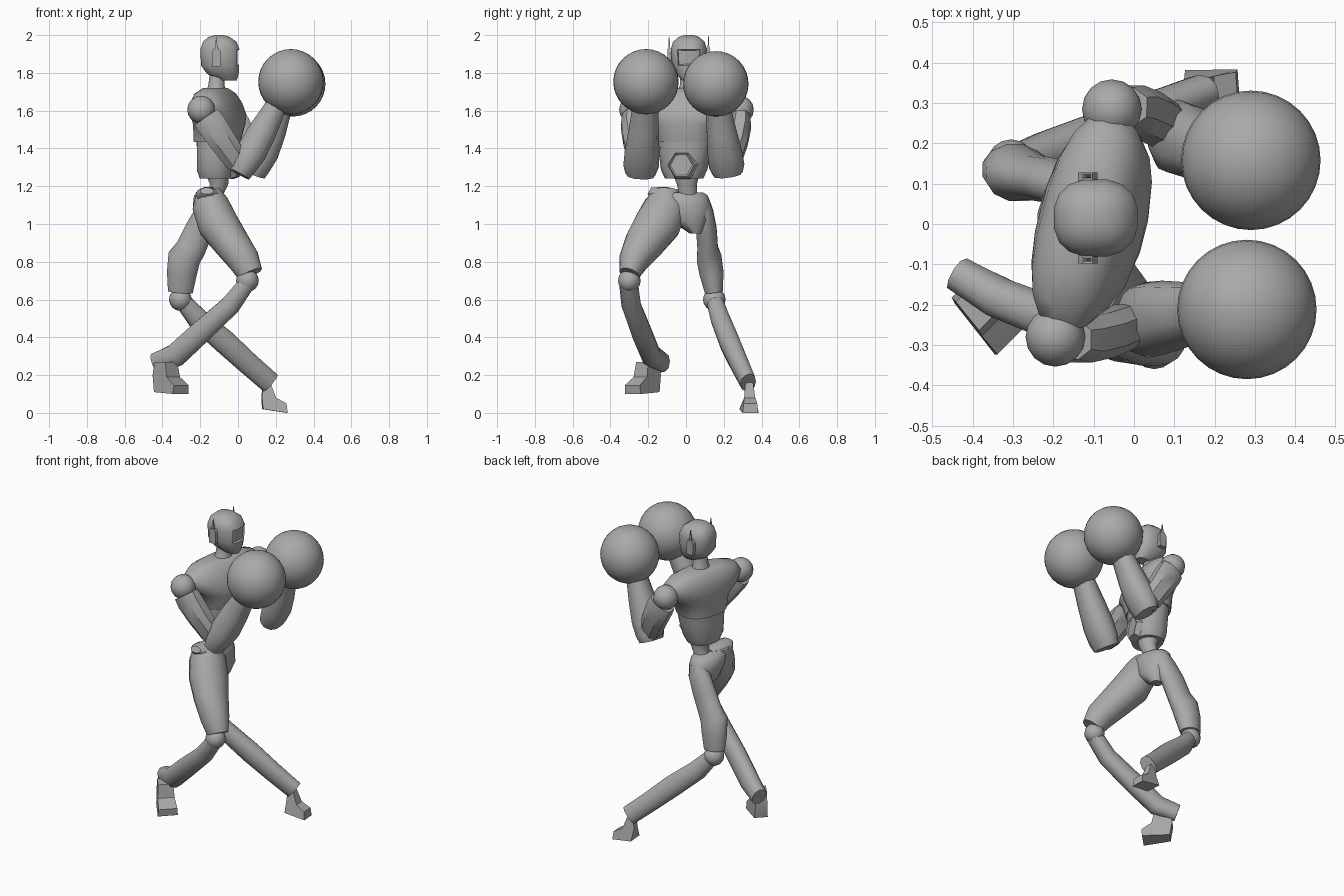
import bpy, bmesh, math
from mathutils import Vector, Matrix

if "Cube" in bpy.data.objects:
    bpy.data.objects.remove(bpy.data.objects["Cube"])

GREY = bpy.data.materials.new("matte_grey")
GREY.use_nodes = True
GREY.diffuse_color = (0.4, 0.4, 0.4, 1)
GREY.node_tree.nodes["Principled BSDF"].inputs["Base Color"].default_value = (0.4, 0.4, 0.4, 1)


def finish(name, bm, angle):
    bmesh.ops.recalc_face_normals(bm, faces=bm.faces)
    mesh = bpy.data.meshes.new(name)
    bm.to_mesh(mesh)
    bm.free()
    mesh.materials.append(GREY)
    ob = bpy.data.objects.new(name, mesh)
    bpy.context.collection.objects.link(ob)
    bpy.ops.object.select_all(action='DESELECT')
    ob.select_set(True)
    bpy.context.view_layer.objects.active = ob
    bpy.ops.object.shade_smooth_by_angle(angle=math.radians(angle))


def loft_mesh(rings, sides=12, power=1.0, yaw=0, level=False):
    """Rings are (x, y, z, depth radius, width radius)."""
    bm = bmesh.new()
    pts = [Vector(r[:3]) for r in rings]
    loops = []
    for i, r in enumerate(rings):
        t = (pts[min(i + 1, len(pts) - 1)] - pts[max(i - 1, 0)]).normalized()
        if level:
            t = Vector((0, 0, 1))
        u = t.cross(Matrix.Rotation(yaw, 3, 'Z') @ Vector((0, 1, 0))).normalized()
        v = t.cross(u)
        loop = []
        for k in range(sides):
            a = math.tau * (k + 0.5) / sides
            c, s = math.cos(a), math.sin(a)
            c = math.copysign(abs(c) ** power, c)
            s = math.copysign(abs(s) ** power, s)
            loop.append(bm.verts.new(pts[i] + u * c * r[3] + v * s * r[4]))
        loops.append(loop)
    for a, b in zip(loops, loops[1:]):
        for k in range(sides):
            n = (k + 1) % sides
            bm.faces.new((a[k], a[n], b[n], b[k]))
    bm.faces.new(loops[0])
    bm.faces.new(loops[-1])
    bmesh.ops.recalc_face_normals(bm, faces=bm.faces)
    return bm


def loft(name, rings, angle=50, **kw):
    finish(name, loft_mesh(rings, **kw), angle)


def ball(name, centre, radius, seg=16):
    bm = bmesh.new()
    bmesh.ops.create_uvsphere(bm, u_segments=seg, v_segments=seg // 2, radius=radius,
                              matrix=Matrix.Translation(centre))
    finish(name, bm, 60)


def prism(name, outline, widths, centre, yaw):
    """Side outline in x and z, given a half width at each point."""
    bm = bmesh.new()
    m = Matrix.Translation(centre) @ Matrix.Rotation(yaw, 4, 'Z')
    a, b = [[bm.verts.new(m @ Vector((x, s * w, z))) for (x, z), w in zip(outline, widths)]
            for s in (-1, 1)]
    bm.faces.new(a)
    bm.faces.new(b)
    for i in range(len(a)):
        j = (i + 1) % len(a)
        bm.faces.new((a[i], a[j], b[j], b[i]))
    finish(name, bm, 25)


# Head with a shallow recessed face panel
bm = loft_mesh([(-.055, .015, 1.76, .05, .035), (-.08, .015, 1.795, .085, .07),
                (-.095, .015, 1.84, .103, .09), (-.095, .015, 1.925, .105, .097),
                (-.097, .015, 1.965, .09, .085), (-.1, .015, 1.99, .058, .055),
                (-.1, .015, 2.0, .025, .025)], sides=16, power=.8, level=True)
panel = [f for f in bm.faces if f.normal.x > .75 and 1.84 < f.calc_center_median().z < 1.925]
bmesh.ops.inset_region(bm, faces=panel, thickness=.006, depth=0)
bmesh.ops.translate(bm, verts=list({v for f in panel for v in f.verts}), vec=(-.01, 0, 0))
finish("head", bm, 35)
loft("neck", [(-.115, .01, 1.68, .07, .08), (-.115, .015, 1.73, .045, .05),
              (-.11, .015, 1.8, .04, .045)], level=True)

# Ear pods with thin fins
for side, s in (("left", 1), ("right", -1)):
    y = .015 + s * .1
    prism(side + "_ear_pod", [(-.022, -.045), (.022, -.045), (.024, .03), (.012, .05),
                              (-.012, .05), (-.024, .03)], [.013] * 6, (-.115, y, 1.88), 0)
    prism(side + "_ear_fin", [(-.01, 0), (.01, 0), (0, .072)], [.005, .005, .002],
          (-.115, y + s * .004, 1.92), 0)

# Torso, turned so the right shoulder sits back
TWIST = -.25
loft("chest", [(-.11, 0, 1.435, .118, .152), (-.1, 0, 1.53, .13, .18),
               (-.105, .005, 1.58, .132, .25), (-.115, .005, 1.64, .115, .275),
               (-.12, .01, 1.69, .09, .235), (-.12, .01, 1.72, .055, .13)],
     sides=20, power=.8, yaw=TWIST, level=True)
loft("abdomen", [(-.115, -.01, 1.24, .085, .1), (-.115, -.01, 1.285, .1, .122),
                 (-.108, -.005, 1.37, .106, .138), (-.105, 0, 1.44, .11, .147)],
     sides=16, power=.85, yaw=TWIST, level=True)
bm = bmesh.new()
bmesh.ops.create_cone(bm, cap_ends=True, segments=6, radius1=.085, radius2=.07, depth=.035,
                      matrix=Matrix.Translation((-.016, -.02, 1.312))
                      @ Matrix.Rotation(TWIST, 4, 'Z') @ Matrix.Rotation(math.pi / 2, 4, 'Y'))
front = [f for f in bm.faces if f.normal.x > .9]
bmesh.ops.inset_region(bm, faces=front, thickness=.01, depth=0)
bmesh.ops.translate(bm, verts=list(front[0].verts), vec=(-.008, 0, 0))
finish("belly_hexagon", bm, 25)
loft("waist", [(-.13, .01, 1.08, .06, .07), (-.12, .01, 1.16, .045, .05),
               (-.1, .005, 1.21, .05, .055), (-.11, 0, 1.27, .065, .075)], level=True)

# Pelvis with a raised hip on the right
loft("pelvis", [(-.13, .05, .95, .035, .03), (-.14, .015, 1.02, .085, .1),
                (-.15, -.005, 1.1, .092, .14), (-.15, -.02, 1.15, .085, .135),
                (-.15, -.025, 1.168, .06, .115)], sides=14, level=True)
loft("right_hip", [(-.15, -.03, 1.13, .05, .05), (-.155, -.11, 1.145, .055, .065),
                   (-.165, -.165, 1.16, .038, .06), (-.165, -.195, 1.175, .02, .035)],
     sides=10, yaw=1.57)

# Right leg, lifted behind
loft("right_thigh", [(-.16, -.1, 1.18, .065, .065), (-.145, -.105, 1.1, .1, .115),
                     (-.105, -.15, 1.0, .11, .125), (-.035, -.22, .9, .097, .108),
                     (.03, -.275, .81, .086, .082), (.065, -.3, .735, .068, .055)], sides=14)
ball("right_knee", (.05, -.3, .7), .06)
loft("right_shin", [(.05, -.305, .69, .045, .05), (-.04, -.29, .57, .055, .052),
                    (-.2, -.235, .425, .062, .055), (-.33, -.185, .305, .064, .052),
                    (-.435, -.125, .265, .055, .045)], sides=10, power=.85)
prism("right_foot", [(-.045, .17), (-.06, .1), (-.045, .01), (.115, 0), (.12, .045),
                     (.06, .09), (.045, .17)], [.035, .035, .04, .06, .055, .05, .045],
      (-.385, -.2, .1), -.78)

# Left leg, planted forward
loft("left_thigh", [(-.14, .08, 1.12, .05, .045), (-.16, .092, 1.06, .07, .054),
                    (-.205, .108, .97, .078, .056), (-.25, .115, .87, .082, .056),
                    (-.285, .122, .82, .09, .068), (-.297, .135, .74, .082, .066),
                    (-.305, .148, .64, .068, .05)], sides=12)
ball("left_knee", (-.305, .15, .6), .06)
loft("left_shin", [(-.295, .152, .595, .045, .045), (-.21, .182, .495, .06, .052),
                   (-.07, .23, .375, .066, .055), (.05, .28, .265, .062, .05),
                   (.17, .33, .16, .06, .042)], sides=10, power=.85)
prism("left_foot", [(-.035, .16), (-.045, .09), (-.04, .02), (.09, 0), (.085, .05), (.03, .08),
                    (.0, .16)], [.02, .02, .05, .042, .036, .03, .02],
      (.17, .335, 0), .07)

# Arms raised in guard: shoulder, elbow, forearm base, wrist, glove centre
ARMS = {"right": ((-.195, -.28, 1.605), (-.005, -.245, 1.33), (.03, -.238, 1.305),
                  (.2, -.215, 1.62), (.28, -.212, 1.753)),
        "left": ((-.055, .285, 1.605), (.09, .235, 1.33), (.105, .216, 1.305),
                 (.225, .172, 1.6), (.29, .158, 1.742))}
for side, joints in ARMS.items():
    sh, el, base, wr, gl = map(Vector, joints)
    out = Vector((0, math.copysign(.02, sh.y), 0))
    ball(side + "_shoulder", sh, .074)

    def along(a, b, spec):
        return [(*(a.lerp(b, t) + out * o), ru, rv) for t, o, ru, rv in spec]

    loft(side + "_upper_arm", along(sh, el, [(.14, .6, .08, .052), (.3, .9, .082, .06),
                                             (.6, .8, .076, .06), (.95, .2, .068, .056),
                                             (1.1, 0, .05, .045)]), sides=8, power=.8, angle=35)
    loft(side + "_forearm", along(base, wr, [(-.13, 0, .06, .08), (.0, 0, .07, .094),
                                             (.25, 0, .084, .092), (.6, 0, .078, .08),
                                             (1.0, 0, .06, .068), (1.15, 0, .06, .066)]),
         sides=10, power=.85)
    ball(side + "_glove", gl, .173, 32)
